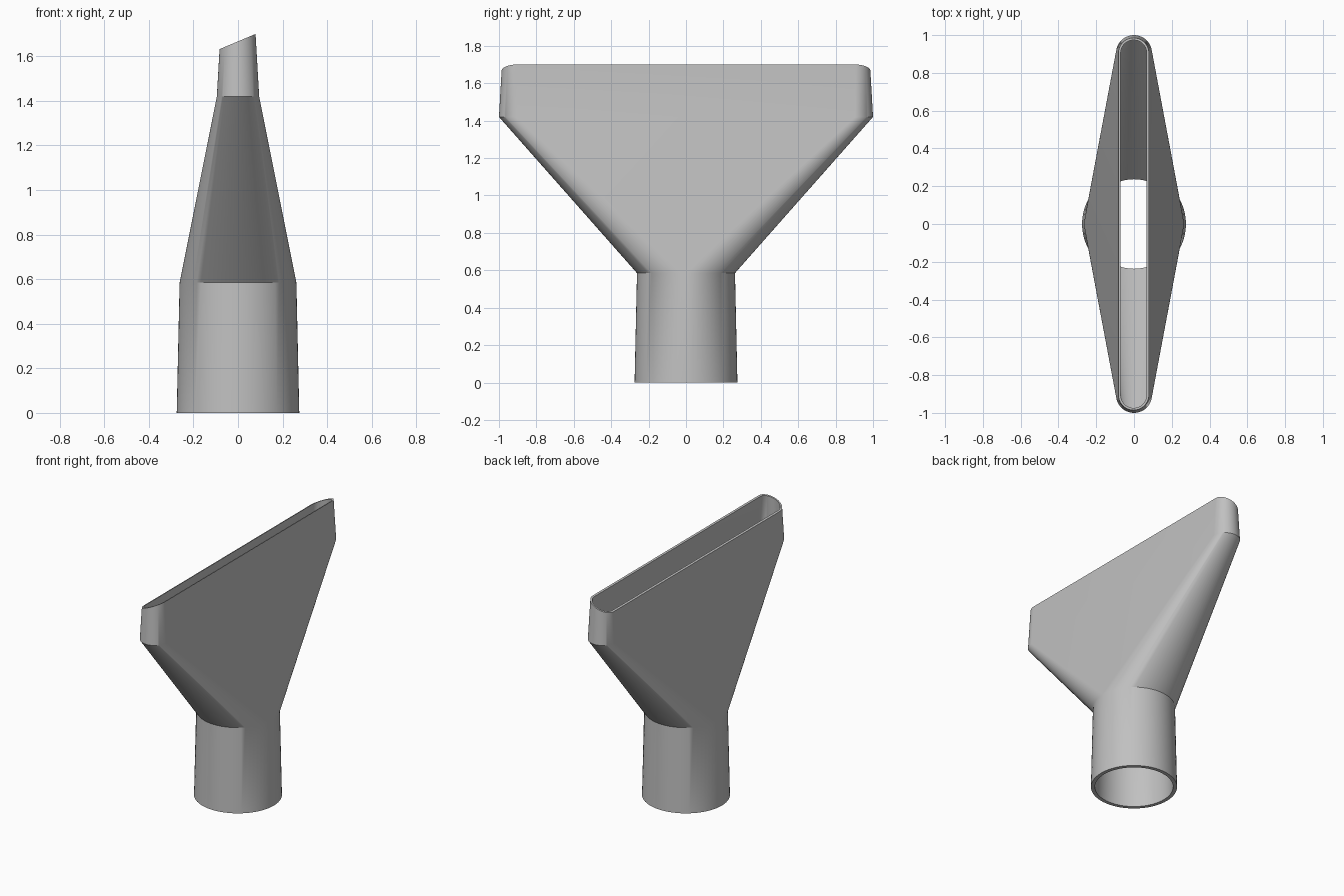
import bpy
import bmesh
from math import pi, cos, sin, radians

cube = bpy.data.objects.get("Cube")
if cube:
    bpy.data.objects.remove(cube, do_unlink=True)

SEGMENTS = 32      # per half circle
MOUTH_Z = 1.42     # start of the straight mouth


def plastic(name, rgb):
    mat = bpy.data.materials.new(name)
    mat.use_nodes = True
    colour = (*rgb, 1)
    mat.diffuse_color = colour
    mat.node_tree.nodes["Principled BSDF"].inputs["Base Color"].default_value = colour
    return mat


def stadium(radius, half_length):
    """Two half circles pushed apart along y: (unit x, unit y, y shift)."""
    shift = half_length - radius
    for side in (0, 1):
        for i in range(SEGMENTS + 1):
            a = pi * (side + i / SEGMENTS)
            yield cos(a), sin(a), shift * (1 - 2 * side)


def flat_ring(bm, radius, half_length, z):
    return [bm.verts.new((radius * cx, radius * sy + shift, z))
            for cx, sy, shift in stadium(radius, half_length)]


def slanted_ring(bm, radius, half_length):
    """Mouth rim: tapering walls cut by a plane that rises towards +x."""
    ring = []
    for cx, sy, shift in stadium(radius, half_length):
        z = 1.667
        for _ in range(3):
            r = radius - 0.058 * (z - MOUTH_Z)
            z = 1.667 + 0.42 * r * cx
        ring.append(bm.verts.new((r * cx, r * sy + shift, z)))
    return ring


# Hollow nozzle: up the outside, over the rim, down the inside
bm = bmesh.new()
rings = [
    flat_ring(bm, 0.275, 0.275, 0),
    flat_ring(bm, 0.262, 0.262, 0.585),
    flat_ring(bm, 0.095, 1.0, MOUTH_Z),
    slanted_ring(bm, 0.095, 1.0),
    slanted_ring(bm, 0.083, 0.988),
    flat_ring(bm, 0.083, 0.988, MOUTH_Z),
    flat_ring(bm, 0.237, 0.237, 0.585),
    flat_ring(bm, 0.25, 0.25, 0),
]
for low, high in zip(rings, rings[1:] + rings[:1]):
    n = len(low)
    for i in range(n):
        j = (i + 1) % n
        bm.faces.new((low[i], low[j], high[j], high[i]))
bmesh.ops.remove_doubles(bm, verts=bm.verts, dist=0.0001)
bmesh.ops.recalc_face_normals(bm, faces=bm.faces)

mesh = bpy.data.meshes.new("flat_nozzle")
bm.to_mesh(mesh)
bm.free()
mesh.materials.append(plastic("grey plastic", (0.53, 0.53, 0.53)))
nozzle = bpy.data.objects.new("flat_nozzle", mesh)
bpy.context.collection.objects.link(nozzle)

# Smooth curves, crisp rims and crease lines
bpy.ops.object.select_all(action='DESELECT')
nozzle.select_set(True)
bpy.context.view_layer.objects.active = nozzle
bpy.ops.object.shade_smooth_by_angle(angle=radians(30))
